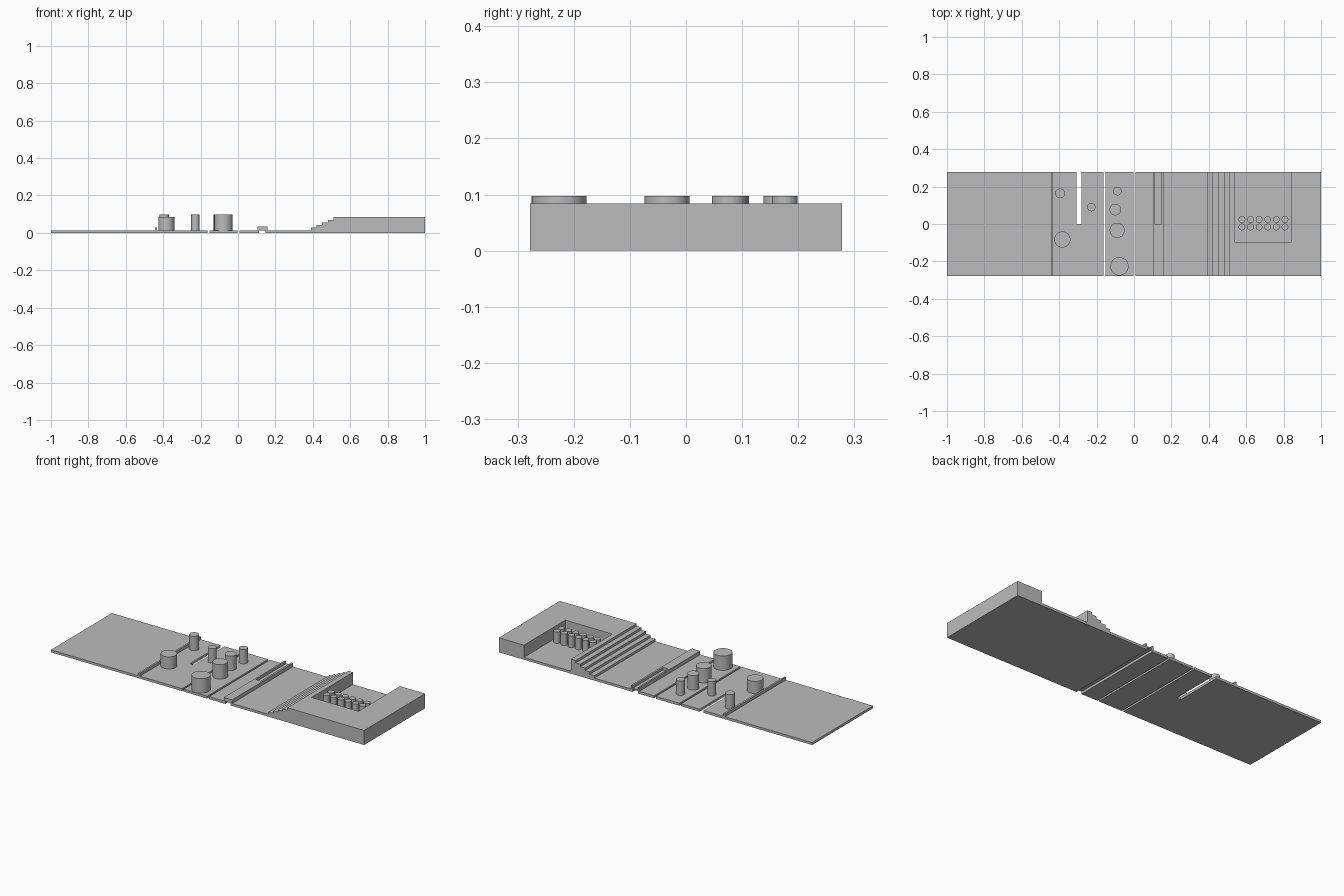
import bpy
import bmesh
from mathutils import Vector

cube = bpy.data.objects.get("Cube")
if cube:
    bpy.data.objects.remove(cube, do_unlink=True)

BACK, FRONT = 0.278, -0.278
SLAB = 0.014
TOP = 0.084

grey = bpy.data.materials.new("plain grey")
grey.use_nodes = True
colour = (0.5, 0.5, 0.5, 1)
grey.diffuse_color = colour
grey.node_tree.nodes["Principled BSDF"].inputs["Base Color"].default_value = colour


def prism(name, points, push):
    """Extrude a closed outline along the push vector."""
    bm = bmesh.new()
    face = bm.faces.new([bm.verts.new(p) for p in points])
    out = bmesh.ops.extrude_face_region(bm, geom=[face])
    moved = [v for v in out["geom"] if isinstance(v, bmesh.types.BMVert)]
    bmesh.ops.translate(bm, verts=moved, vec=Vector(push))
    bmesh.ops.recalc_face_normals(bm, faces=bm.faces)
    mesh = bpy.data.meshes.new(name)
    bm.to_mesh(mesh)
    bm.free()
    mesh.materials.append(grey)
    obj = bpy.data.objects.new(name, mesh)
    bpy.context.collection.objects.link(obj)
    return obj


def plan(name, outline, z0, z1):
    return prism(name, [(x, y, z0) for x, y in outline], (0, 0, z1 - z0))


def profile(name, outline):
    return prism(name, [(x, FRONT, z) for x, z in outline], (0, BACK - FRONT, 0))


def box(name, x0, x1, z0, z1):
    return profile(name, [(x0, z0), (x1, z0), (x1, z1), (x0, z1)])


def notched(name, x0, x1, n0, n1, depth, z0, z1):
    """Rectangle in plan with a notch opening at the back edge."""
    return plan(name, [(x0, FRONT), (x1, FRONT), (x1, BACK), (n1, BACK),
                       (n1, depth), (n0, depth), (n0, BACK), (x0, BACK)], z0, z1)


def post(name, x, y, radius, height):
    bpy.ops.mesh.primitive_cylinder_add(vertices=40, radius=radius, depth=height,
                                        location=(x, y, height / 2))
    obj = bpy.context.object
    obj.name = name
    obj.data.materials.append(grey)
    bpy.ops.object.shade_smooth_by_angle()


# Ground slabs, separated by narrow gaps
notched("slotted_slab", -1, -0.163, -0.307, -0.281, 0, 0, SLAB)
box("middle_slab", -0.152, -0.002, 0, SLAB)
box("narrow_slab", 0.009, 0.113, 0, SLAB)

# Low ridge and the bridging strip with its shallow trough
box("ridge", -0.443, -0.432, SLAB, 0.03)
box("strip_floor", 0.104, 0.157, SLAB, 0.021)
notched("strip_rails", 0.104, 0.157, 0.113, 0.146, 0, 0.021, 0.035)

# Raised end: floor, stairs and the block around a recess
box("end_slab", 0.146, 1, 0, SLAB)
steps = [(0.51, SLAB), (0.39, SLAB)]
for i in range(4):
    z = SLAB * (i + 2)
    steps += [(0.39 + 0.03 * i, z), (0.42 + 0.03 * i, z)]
profile("stairs", steps)
notched("end_block", 0.51, 1, 0.54, 0.84, -0.1, SLAB, TOP)

# Free-standing posts
for x, y, r, h in [(-0.383, -0.083, 0.043, TOP), (-0.395, 0.164, 0.026, 0.097),
                   (-0.228, 0.09, 0.022, 0.097), (-0.089, 0.176, 0.023, 0.097),
                   (-0.1, 0.077, 0.031, 0.097), (-0.09, -0.034, 0.04, 0.097),
                   (-0.078, -0.226, 0.049, 0.097)]:
    post("post", x, y, r, h)

# Two rows of pegs in the recess
for i in range(6):
    for y in (0.024, -0.016):
        post("peg", 0.577 + 0.046 * i, y, 0.018, 0.08)
